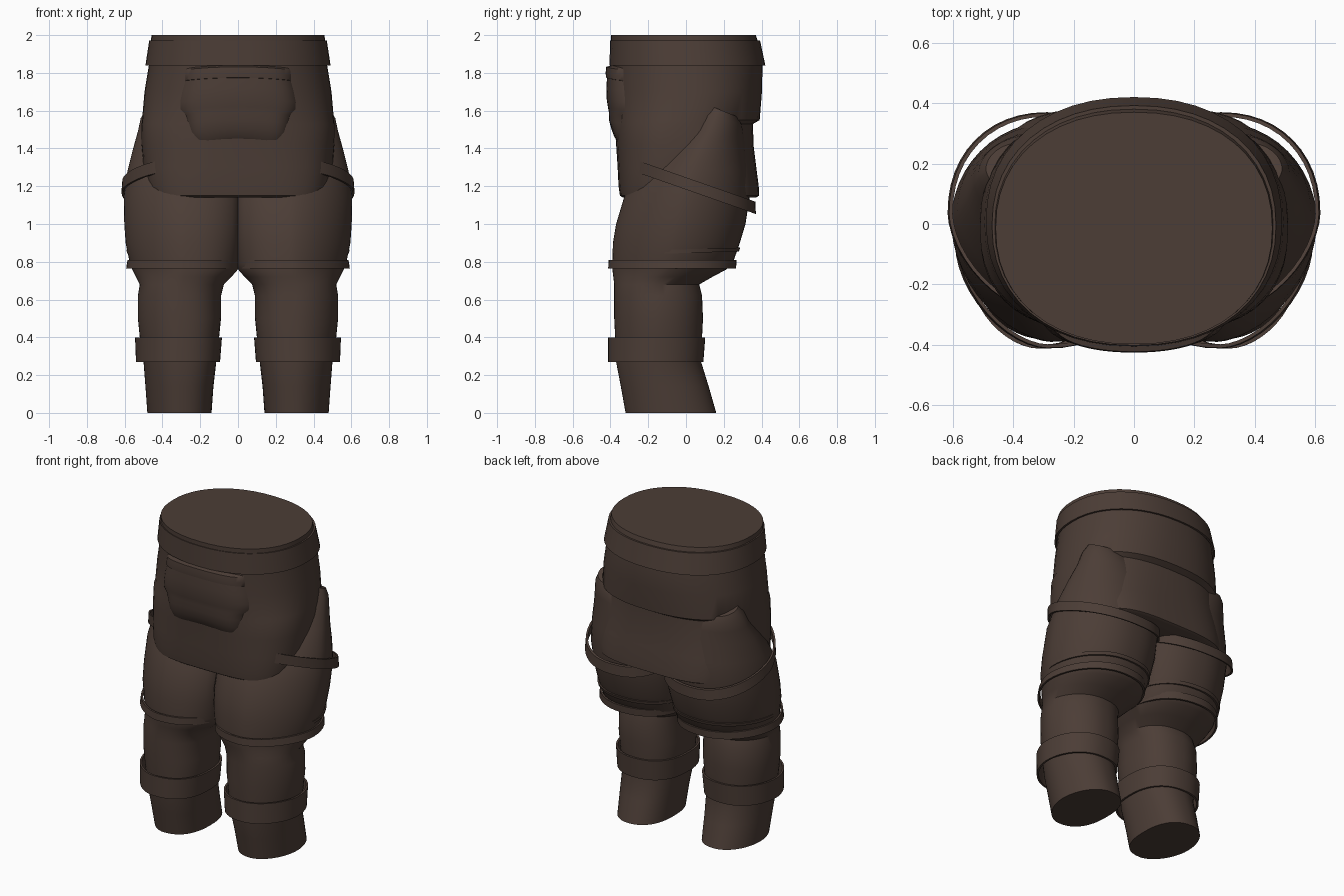
import bpy, bmesh, math

if "Cube" in bpy.data.objects:
    bpy.data.objects.remove(bpy.data.objects["Cube"])

SEG = 48
cloth = bpy.data.materials.new("dark_brown_cloth")
cloth.diffuse_color = (0.072, 0.047, 0.037, 1)
cloth.use_nodes = True
cloth.node_tree.nodes["Principled BSDF"].inputs["Base Color"].default_value = cloth.diffuse_color


def section(x0, x1, y0, y1, z, n_in=2.4, n_front=2.4, n_back=2.4, tilt=0.0, clamp=False):
    """Rounded cross-section filling a box; inner, outer front and outer back differ in roundness."""
    cx, cy, rx, ry = (x0 + x1) / 2, (y0 + y1) / 2, (x1 - x0) / 2, (y1 - y0) / 2
    pts = []
    for i in range(SEG):
        a = 2 * math.pi * i / SEG
        c, s = math.cos(a), math.sin(a)
        n = n_in if c < 0 else n_front if s < 0 else n_back
        x = cx + rx * math.copysign(abs(c) ** (2 / n), c)
        y = cy + ry * math.copysign(abs(s) ** (2 / n), s)
        pts.append((max(x, 0.0) if clamp else x, y, z + tilt * (y - cy)))
    return pts


def finish(name, bm, mirror=False, angle=40):
    bmesh.ops.recalc_face_normals(bm, faces=bm.faces)
    me = bpy.data.meshes.new(name)
    bm.to_mesh(me)
    bm.free()
    ob = bpy.data.objects.new(name, me)
    bpy.context.collection.objects.link(ob)
    me.materials.append(cloth)
    bpy.context.view_layer.objects.active = ob
    ob.select_set(True)
    bpy.ops.object.shade_smooth_by_angle(angle=math.radians(angle))
    ob.select_set(False)
    if mirror:
        m = ob.modifiers.new("mirror", 'MIRROR')
        m.use_mirror_merge = False
    return ob


def loft(name, rings, ring_closed=False, mirror=False):
    """Skin a stack of sections; cap the ends or join last to first."""
    bm = bmesh.new()
    loops = [[bm.verts.new(p) for p in r] for r in rings]
    pairs = list(zip(loops, loops[1:]))
    if ring_closed:
        pairs.append((loops[-1], loops[0]))
    for a, b in pairs:
        for i in range(SEG):
            j = (i + 1) % SEG
            bm.faces.new((a[i], a[j], b[j], b[i]))
    if not ring_closed:
        bm.faces.new(loops[0])
        bm.faces.new(loops[-1])
    return finish(name, bm, mirror)


def band(name, low, high, z0, z1, tilt=0.0, mirror=True, thick=0.012, n=(2.4, 1.7, 2.0)):
    """Strap with its lower and upper outlines given as x0, x1, y0, y1."""
    def ring(box, z, t):
        x0, x1, y0, y1 = box
        return section(x0 + t, x1 - t, y0 + t, y1 - t, z, *n, tilt, mirror and x0 < 0)
    return loft(name, [ring(low, z0, thick), ring(low, z0, 0),
                       ring(high, z1, 0), ring(high, z1, thick)], True, mirror)


# Waist and hanging flaps: z, half width, front y, back y, squareness
TORSO = [(1.14, .46, -.335, .37, 3.4), (1.15, .472, -.35, .387, 3.4), (1.2, .49, -.357, .385, 3.2),
         (1.3, .503, -.362, .372, 2.9), (1.42, .51, -.37, .357, 2.6), (1.53, .51, -.378, .355, 2.4),
         (1.55, .508, -.38, .39, 2.35), (1.7, .495, -.388, .402, 2.25), (1.84, .472, -.393, .405, 2.2),
         (1.95, .463, -.397, .385, 2.2), (2.0, .458, -.398, .37, 2.2)]
loft("waist_and_flaps", [section(-w, w, a, b, z, n, n, n) for z, w, a, b, n in TORSO])

# Trouser legs, running up into the hips: z, inner x, outer x, front y, back y, slope
LEG = [(0, .14, .48, -.32, .16), (.14, .13, .49, -.345, .12), (.27, .115, .50, -.37, .08),
       (.4, .10, .52, -.375, .085), (.5, .09, .53, -.38, .09), (.62, .09, .53, -.38, .085),
       (.68, .075, .52, -.38, .07), (.72, .035, .54, -.385, .14), (.76, -.01, .56, -.39, .215),
       (.79, -.02, .572, -.39, .247), (.9, -.04, .595, -.387, .285), (1.0, -.05, .602, -.37, .315),
       (1.15, -.05, .605, -.325, .338), (1.28, -.03, .585, -.24, .33), (1.4, 0, .555, -.13, .315),
       (1.49, .08, .53, -.03, .305, -.1), (1.56, .15, .515, .03, .295, -.25),
       (1.605, .25, .49, .09, .27, -.4)]
loft("trouser_legs", [section(a, b, c, d, z, 2.4, 1.85 if z < .7 else 1.68, 2.0, sum(t), True)
                      for z, a, b, c, d, *t in LEG], mirror=True)

# Belt and straps
band("belt", (-.49, .49, -.405, .42), (-.47, .47, -.402, .392), 1.84, 1.972, mirror=False, n=(2.2, 2.2, 2.2))
band("thigh_strap", (-.04, .617, -.30, .370), (-.04, .612, -.30, .367), 1.17, 1.235, tilt=-.35,
     n=(2.4, 1.7, 2.15))
band("knee_strap", (-.01, .592, -.412, .265), (-.01, .585, -.410, .268), .765, .81)
band("upper_knee_strap", (-.03, .588, -.37, .28), (-.03, .590, -.37, .287), .845, .865, tilt=.03)
band("shin_strap", (.095, .54, -.412, .092), (.085, .545, -.412, .102), .27, .40, n=(2.4, 1.8, 2.1))


def front_y(x, z):
    """Depth of the front of the waist."""
    for lo, hi in zip(TORSO, TORSO[1:]):
        if lo[0] <= z <= hi[0]:
            t = (z - lo[0]) / (hi[0] - lo[0])
            w, a, b, n = [p + t * (q - p) for p, q in zip(lo[1:], hi[1:])]
            return (a + b) / 2 - (b - a) / 2 * (1 - abs(x / w) ** n) ** (1 / n)


def pouch(name, rows, cols=24):
    """Bulging panel on the waist front; rows are z, half width, bulge."""
    bm = bmesh.new()
    grid = []
    for z, w, bulge in rows:
        row = []
        for i in range(cols + 1):
            u = math.sin(math.pi / 2 * (2 * i / cols - 1))
            zz = z - 0.015 * u * u
            row.append(bm.verts.new((u * w, front_y(u * w, zz) + .006 - (bulge + .006) * (1 - u ** 10), zz)))
        grid.append(row)
    for a, b in zip(grid, grid[1:]):
        for i in range(cols):
            bm.faces.new((a[i], a[i + 1], b[i + 1], b[i]))
    finish(name, bm, angle=50)


# Front pouch with its folded lid
pouch("front_pouch", [(1.445, .16, -.006), (1.46, .22, .006), (1.50, .25, .018), (1.55, .265, .028),
                      (1.59, .28, .026), (1.62, .308, .03), (1.66, .31, .034), (1.72, .298, .033),
                      (1.80, .275, .025)])
pouch("pouch_lid", [(1.772, .285, .02), (1.775, .285, .033), (1.80, .284, .034),
                    (1.832, .28, .03), (1.842, .275, -.006)])
